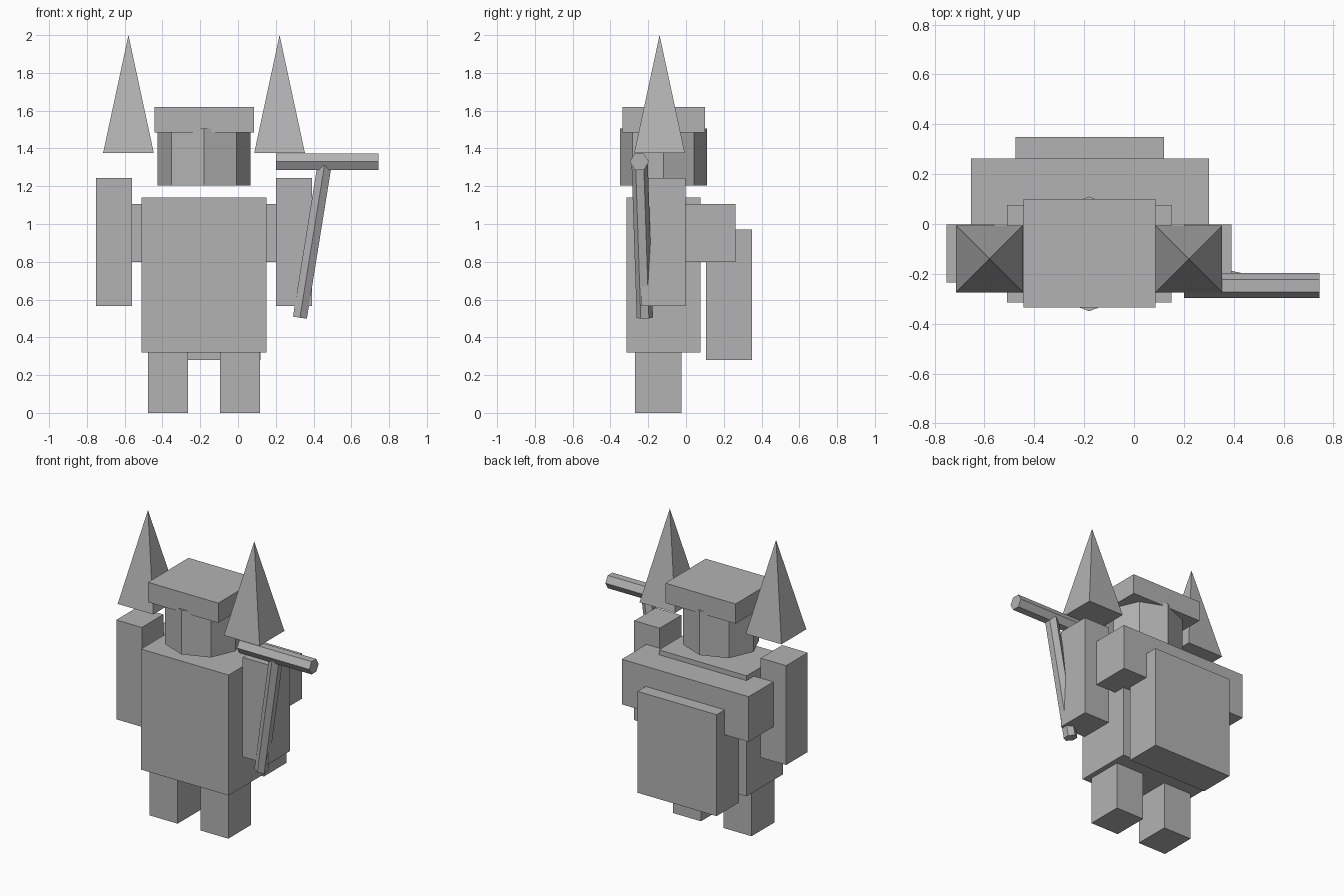
import bpy, bmesh, math
from mathutils import Vector

if "Cube" in bpy.data.objects:
    bpy.data.objects.remove(bpy.data.objects["Cube"])

grey = bpy.data.materials.new("plain grey")
grey.diffuse_color = (0.45, 0.45, 0.45, 1)
grey.use_nodes = True
grey.node_tree.nodes["Principled BSDF"].inputs["Base Color"].default_value = grey.diffuse_color

CX = -0.18  # the body's own mirror line


def finish(name, bm):
    bmesh.ops.recalc_face_normals(bm, faces=bm.faces)
    mesh = bpy.data.meshes.new(name)
    bm.to_mesh(mesh)
    bm.free()
    mesh.materials.append(grey)
    obj = bpy.data.objects.new(name, mesh)
    bpy.context.collection.objects.link(obj)
    return obj


def box(name, x, y, z):
    """Box from (min, max) pairs on each axis."""
    bm = bmesh.new()
    bmesh.ops.create_cube(bm, size=1)
    for v in bm.verts:
        v.co = [(a + b) / 2 + c * (b - a) for (a, b), c in zip((x, y, z), v.co)]
    return finish(name, bm)


def prism(name, sides, start, end, r1, r2, turn=0.0, scale=(1, 1)):
    """Cylinder, cone or pyramid with its axis from start to end."""
    start, end = Vector(start), Vector(end)
    axis = end - start
    # keep one cross-section direction along y
    w = axis.normalized()
    u = Vector((0, 1, 0))
    u = (u - w * u.dot(w)).normalized()
    v = w.cross(u)
    bm = bmesh.new()
    rings = []
    for p, r in ((start, r1), (end, r2)):
        if r == 0:
            rings.append([bm.verts.new(p)])
            continue
        ring = []
        for i in range(sides):
            a = turn + 2 * math.pi * i / sides
            ring.append(bm.verts.new(p + u * r * scale[1] * math.cos(a)
                                     + v * r * scale[0] * math.sin(a)))
        rings.append(ring)
        bm.faces.new(ring)
    lo, hi = rings
    for i in range(sides):
        j = (i + 1) % sides
        if len(hi) == 1:
            bm.faces.new((lo[i], lo[j], hi[0]))
        else:
            bm.faces.new((lo[i], lo[j], hi[j], hi[i]))
    return finish(name, bm)


# body
box("torso", (-0.51, 0.15), (-0.315, 0.077), (0.32, 1.14))
box("shoulder_block", (-0.655, 0.30), (-0.003, 0.262), (0.80, 1.107))
box("back_pack", (-0.475, 0.12), (0.107, 0.35), (0.28, 0.97))

# head with helmet
prism("head", 8, (CX, -0.12, 1.205), (CX, -0.12, 1.506), 0.23, 0.23,
      scale=(0.245 / 0.23, 1))
box("helmet", (-0.443, 0.086), (-0.335, 0.10), (1.485, 1.62))

# mirrored limbs and shoulder spikes
for s, side in ((-1, "left"), (1, "right")):
    def span(inner, outer):
        return tuple(sorted((CX + s * inner, CX + s * outer)))
    box(side + "_leg", span(0.085, 0.296), (-0.27, -0.025), (0, 0.32))
    box(side + "_arm", span(0.38, 0.572), (-0.235, -0.003), (0.567, 1.243))
    x = CX + s * 0.40
    prism(side + "_spike", 4, (x, -0.14, 1.377), (x, -0.14, 2.0),
          0.134 * math.sqrt(2), 0, turn=math.pi / 4)

# hammer held in the right arm
prism("hammer_head", 6, (0.20, -0.247, 1.33), (0.745, -0.247, 1.33), 0.05, 0.05)
prism("hammer_handle", 6, (0.328, -0.218, 0.505), (0.458, -0.245, 1.312),
      0.043, 0.043)
